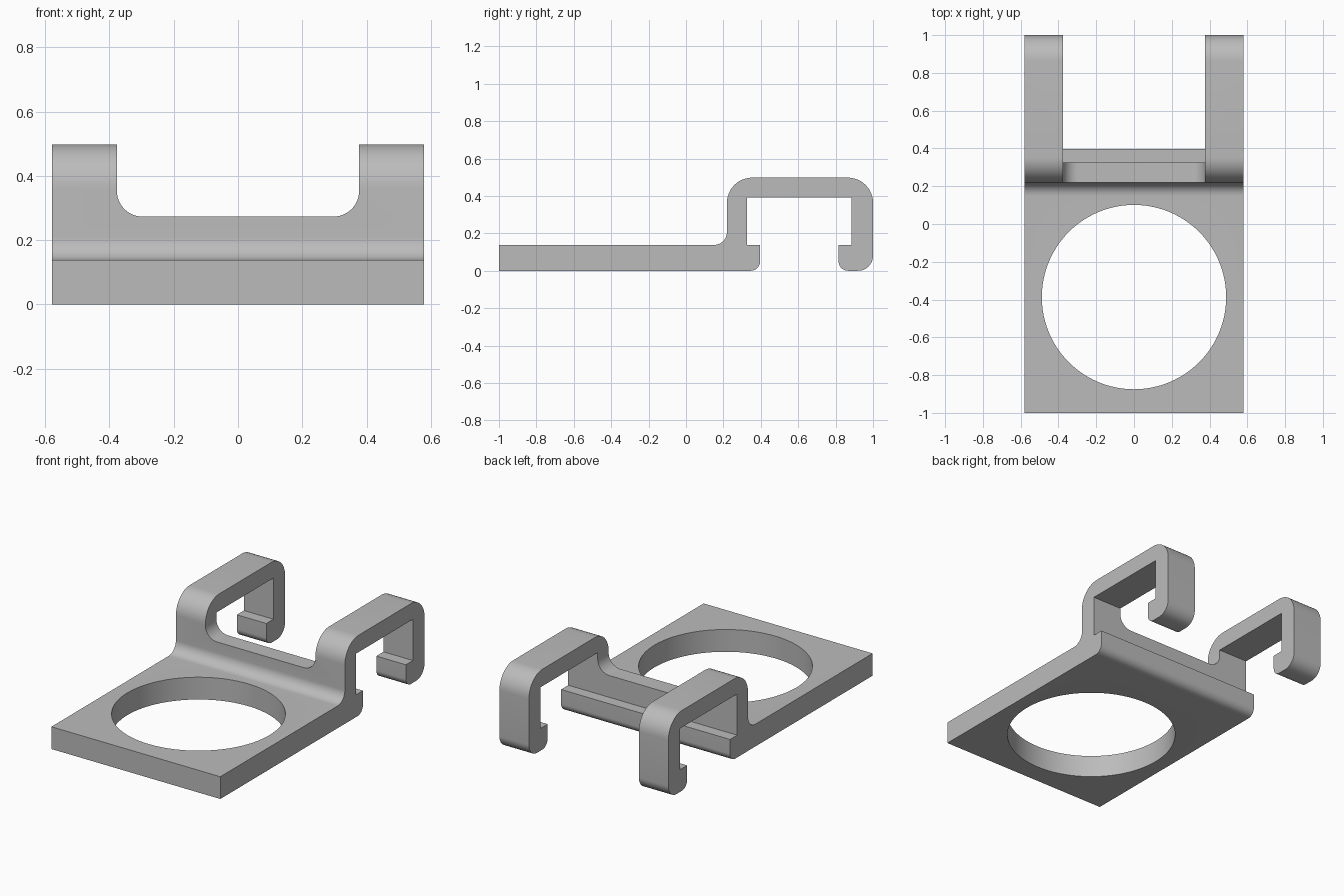
import bpy
import bmesh
import math
from mathutils import Vector, Matrix

cube = bpy.data.objects.get("Cube")
if cube:
    bpy.data.objects.remove(cube, do_unlink=True)

HALF_W, THICK, TOP = 0.579, 0.138, 0.498
SLOT = 0.377

grey = bpy.data.materials.new("plain grey")
grey.use_nodes = True
colour = (0.5, 0.5, 0.5, 1)
grey.diffuse_color = colour
grey.node_tree.nodes["Principled BSDF"].inputs["Base Color"].default_value = colour


def rounded(corners, steps=12):
    """Outline from (u, v, radius) corners, with an arc at each radius."""
    points = []
    for i, (u, v, r) in enumerate(corners):
        p = Vector((u, v))
        if r == 0:
            points.append(p)
            continue
        a = (Vector(corners[i - 1][:2]) - p).normalized() * r
        b = (Vector(corners[(i + 1) % len(corners)][:2]) - p).normalized() * r
        for k in range(steps + 1):
            t = math.pi / 2 * k / steps
            points.append(p + a + b - b * math.cos(t) - a * math.sin(t))
    return points


def extrude(name, points, place, direction):
    """Solid made by sweeping a flat outline along a direction."""
    bm = bmesh.new()
    face = bm.faces.new([bm.verts.new(place(p)) for p in points])
    swept = bmesh.ops.extrude_face_region(bm, geom=[face])["geom"]
    verts = [g for g in swept if isinstance(g, bmesh.types.BMVert)]
    bmesh.ops.translate(bm, verts=verts, vec=direction)
    bmesh.ops.recalc_face_normals(bm, faces=bm.faces)
    mesh = bpy.data.meshes.new(name)
    bm.to_mesh(mesh)
    bm.free()
    obj = bpy.data.objects.new(name, mesh)
    bpy.context.collection.objects.link(obj)
    return obj


def cut(target, cutter):
    cutter.hide_render = True
    mod = target.modifiers.new("cut", "BOOLEAN")
    mod.operation = "DIFFERENCE"
    mod.solver = "EXACT"
    mod.object = cutter
    bpy.context.view_layer.objects.active = target
    bpy.ops.object.modifier_apply(modifier=mod.name)
    bpy.data.objects.remove(cutter, do_unlink=True)


# Side profile: plate, rear lip, upright and hook
side = rounded([
    (-1, 0, 0), (0.396, 0, 0.05), (0.396, THICK, 0), (0.326, THICK, 0),
    (0.326, 0.393, 0), (0.885, 0.393, 0), (0.885, THICK, 0), (0.816, THICK, 0),
    (0.816, 0, 0.05), (1, 0, 0.08), (1, TOP, 0.135), (0.219, TOP, 0.135),
    (0.219, THICK, 0.07), (-1, THICK, 0),
])
bracket = extrude("hook_bracket", side,
                  lambda p: (-HALF_W, p.x, p.y), (2 * HALF_W, 0, 0))
bracket.data.materials.append(grey)

# Rounded slot through the upright
slot = rounded([(-SLOT, 0.273, 0.08), (SLOT, 0.273, 0.08), (SLOT, 0.7, 0), (-SLOT, 0.7, 0)])
cut(bracket, extrude("slot_cutter", slot, lambda p: (p.x, 0.1, p.y), (0, 0.5, 0)))

# Gap that parts the two hooks
gap = rounded([(-SLOT, 0.5, 0), (SLOT, 0.5, 0), (SLOT, 1.2, 0), (-SLOT, 1.2, 0)])
cut(bracket, extrude("gap_cutter", gap, lambda p: (p.x, p.y, -0.2), (0, 0, 1)))

# Round hole in the plate
angles = [2 * math.pi * i / 96 for i in range(96)]
ring = [Vector((math.cos(a), math.sin(a))) * 0.488 for a in angles]
cut(bracket, extrude("hole_cutter", ring, lambda p: (p.x, p.y - 0.387, -0.2), (0, 0, 0.5)))

# Smooth the rounds, keep the edges crisp
bpy.ops.object.select_all(action="DESELECT")
bracket.select_set(True)
bpy.context.view_layer.objects.active = bracket
bpy.ops.object.shade_smooth_by_angle(angle=math.radians(30))
